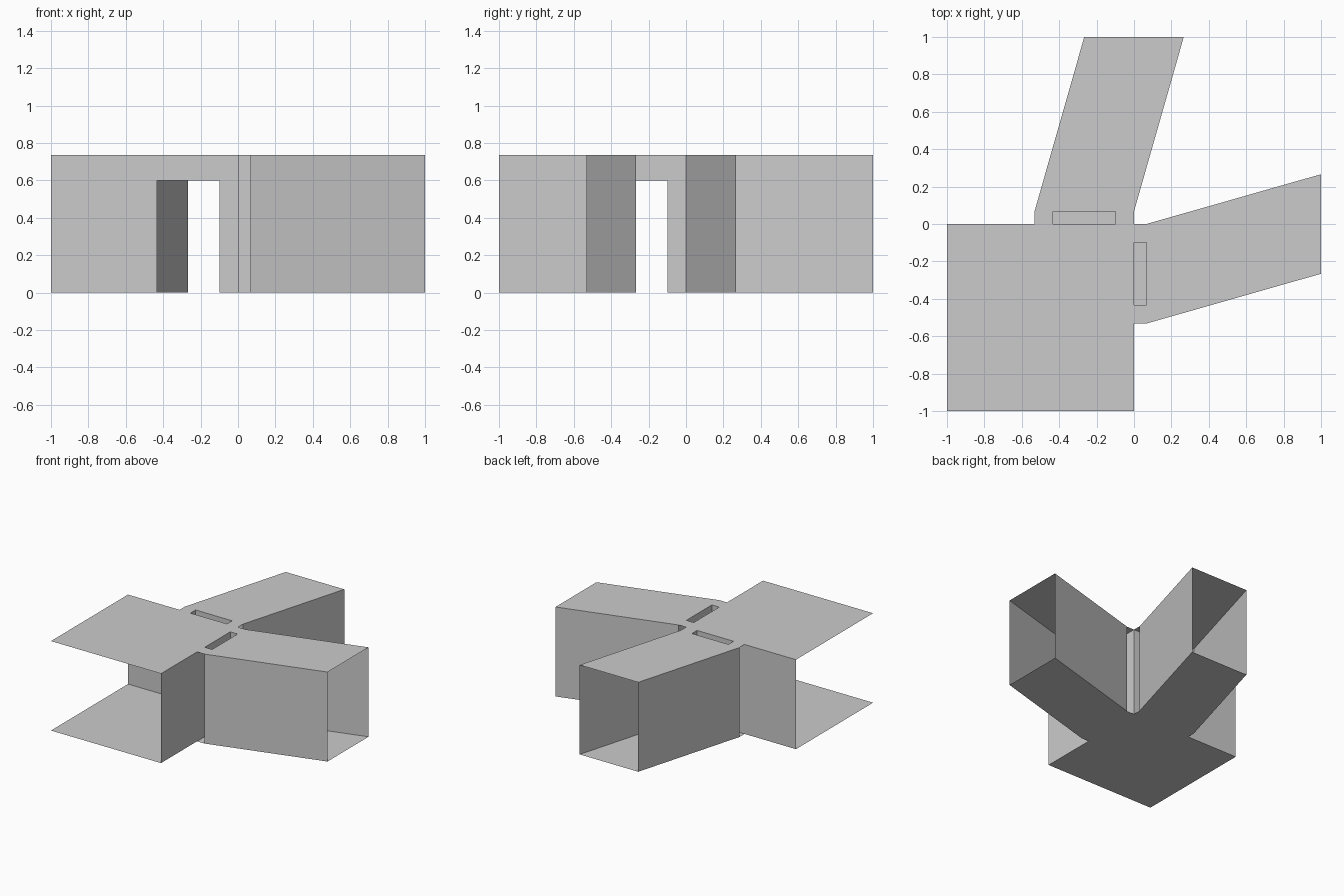
import bpy, bmesh

if "Cube" in bpy.data.objects:
    bpy.data.objects.remove(bpy.data.objects["Cube"])

H, DOOR_H = 0.735, 0.60        # ceiling and doorway heights
W, T = 0.532, 0.067            # corridor width, wall gap thickness
D0, D1 = -0.432, -0.10         # doorway edges
SKEW = 0.266                   # sideways drift of a corridor at its open end


def build(name, faces):
    bm = bmesh.new()
    for pts in faces:
        bm.faces.new([bm.verts.new(p) for p in pts])
    bmesh.ops.remove_doubles(bm, verts=bm.verts, dist=1e-5)
    me = bpy.data.meshes.new(name)
    bm.to_mesh(me)
    bm.free()
    ob = bpy.data.objects.new(name, me)
    bpy.context.collection.objects.link(ob)
    return ob


def flat(pts, z):
    return [(x, y, z) for x, y in pts]


def wall(a, b, z0=0, z1=H):
    return [(*a, z0), (*b, z0), (*b, z1), (*a, z1)]


def door_wall(x0, x1, y):
    # wall along x with a doorway opening
    return [wall((x0, y), (D0, y)), wall((D1, y), (x1, y)),
            wall((D0, y), (D1, y), DOOR_H, H)]


def rect(x0, x1, y0, y1):
    return [(x0, y0), (x1, y0), (x1, y1), (x0, y1)]


# room floor and ceiling
room = rect(-1, 0, -1, 0)
build("room_floor", [flat(room[::-1], 0)])
build("room_ceiling", [flat(room, H)])

# second direction is the first one with x and y swapped
for side, swap in (("back", False), ("right", True)):
    def part(name, faces):
        if swap:
            faces = [[(y, x, z) for x, y, z in f][::-1] for f in faces]
        build(f"{side}_{name}", faces)

    # room wall with doorway
    part("room_wall", door_wall(-1, 0, 0))

    # door frame: floor, full height jambs, lintel, ceiling with open slot
    part("door_frame", [
        flat(rect(-W, 0, 0, T)[::-1], 0),
        flat(rect(-W, D0, 0, T), H), flat(rect(D1, 0, 0, T), H),
        wall((D0, 0), (D0, T)), wall((D1, T), (D1, 0)),
        flat(rect(D0, D1, 0, T), DOOR_H)])

    # slanted corridor, open at the far end
    plan = [(-W, T), (0, T), (SKEW, 1), (SKEW - W, 1)]
    part("corridor", [
        flat(plan[::-1], 0), flat(plan, H),
        wall(plan[1], plan[2]), wall(plan[3], plan[0])]
        + door_wall(-W, 0, T))
